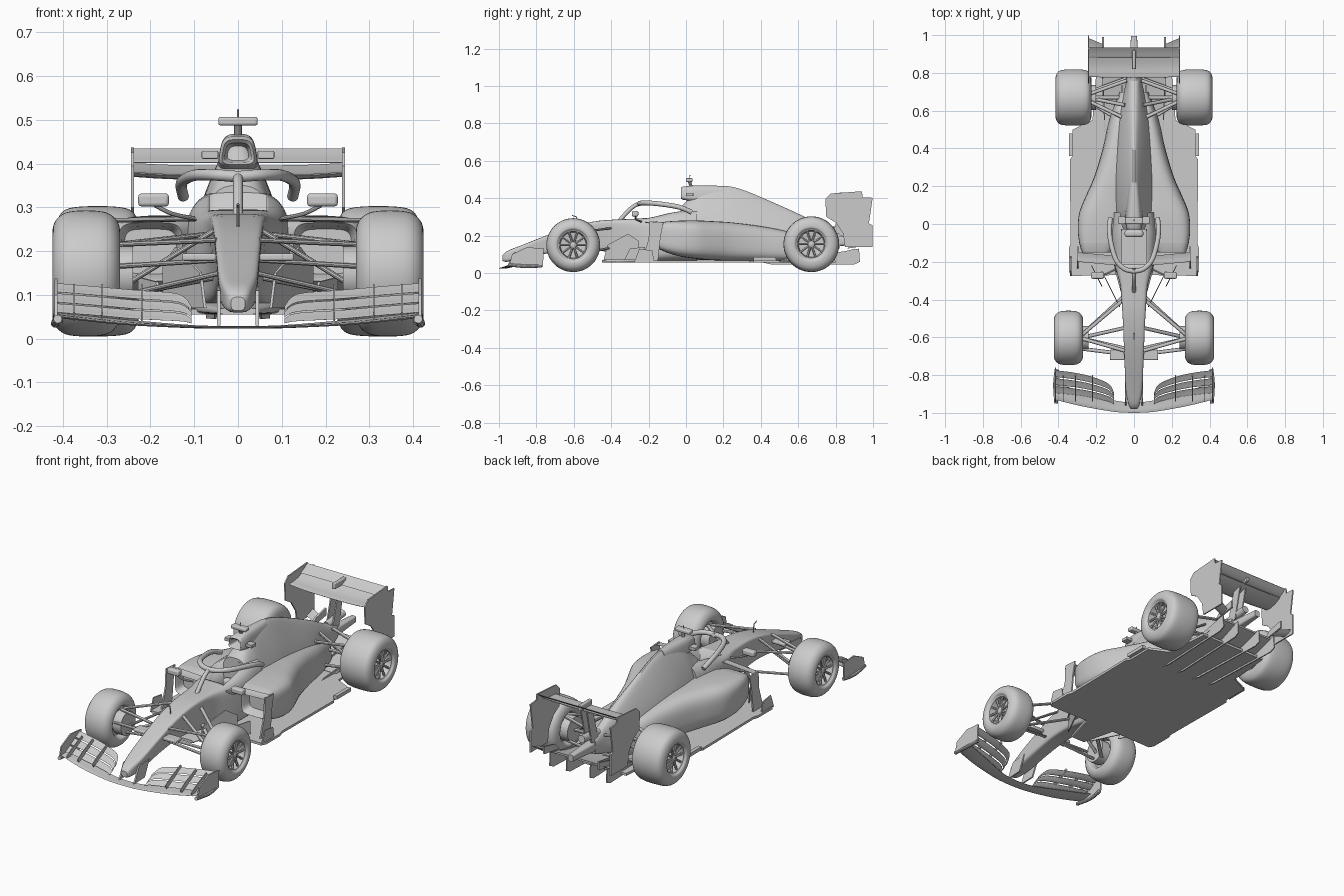
import bpy, bmesh
from math import sin, cos, pi, copysign
from mathutils import Vector


def skin(name, rings, mirror=False, caps=True):
    """Skin a list of closed rings into a mesh object, optionally mirrored over x."""
    bm = bmesh.new()
    vs = [[bm.verts.new(p) for p in r] for r in rings]
    n = len(rings[0])
    for a, b in zip(vs, vs[1:]):
        for i in range(n):
            bm.faces.new((a[i], a[(i + 1) % n], b[(i + 1) % n], b[i]))
    if caps:
        bm.faces.new(vs[0][::-1])
        bm.faces.new(vs[-1])
    bmesh.ops.remove_doubles(bm, verts=bm.verts, dist=1e-5)
    bmesh.ops.recalc_face_normals(bm, faces=bm.faces)
    me = bpy.data.meshes.new(name)
    bm.to_mesh(me)
    bm.free()
    ob = bpy.data.objects.new(name, me)
    bpy.context.collection.objects.link(ob)
    if mirror:
        ob.modifiers.new("mirror", 'MIRROR')
    return ob


def smooth(rows, k=4):
    """Catmull-Rom interpolation of number rows."""
    if k == 1:
        return rows
    out = []
    for i in range(len(rows) - 1):
        p = [rows[max(0, min(len(rows) - 1, i + j))] for j in (-1, 0, 1, 2)]
        for s in range(k):
            t = s / k
            out.append(tuple(b + .5 * t * (c - a + t * (2*a - 5*b + 4*c - d + t * (3*(b - c) + d - a)))
                             for a, b, c, d in zip(*p)))
    return out + [tuple(rows[-1])]


def loft(name, rows, mirror=False, k=4, n=32):
    """Rounded sections along y: (y, centre x, half width, bottom, top, squareness, taper)."""
    rings = []
    for y, xc, w, zb, zt, p, tp in smooth(rows, k):
        ring = []
        for i in range(n):
            a = 2 * pi * (i + .5) / n
            c = copysign(abs(cos(a)) ** (2 / p), cos(a))
            s = copysign(abs(sin(a)) ** (2 / p), sin(a))
            ring.append((xc + w * c * (1 - tp * (s + 1) / 2), y, (zb + zt) / 2 + (zt - zb) / 2 * s))
        rings.append(ring)
    return skin(name, rings, mirror)


def tube(name, pts, r, mirror=False, k=1, n=10, flat=1.0):
    pts = [Vector(p) for p in smooth(pts, k)]
    rings = []
    for i, p in enumerate(pts):
        d = (pts[min(i + 1, len(pts) - 1)] - pts[max(i - 1, 0)]).normalized()
        u = d.cross(Vector((0, 0, 1)) if abs(d.z) < .95 else Vector((0, 1, 0))).normalized()
        v = d.cross(u)
        rings.append([p + r * (u * cos(2 * pi * j / n) + v * flat * sin(2 * pi * j / n)) for j in range(n)])
    return skin(name, rings, mirror)


def plate(name, x, t, prof, mirror=True, lean=0.0):
    """Upright plate from a (y, z) outline; lean shifts x with y."""
    y0 = prof[0][0]
    return skin(name, [[(x + s * t / 2 + lean * (y - y0), y, z) for y, z in prof] for s in (-1, 1)], mirror)


def box(name, x0, x1, y0, y1, z0, z1, mirror=False, bevel=0):
    ob = plate(name, (x0 + x1) / 2, x1 - x0, [(y0, z0), (y1, z0), (y1, z1), (y0, z1)], mirror)
    if bevel:
        b = ob.modifiers.new("bevel", 'BEVEL')
        b.width, b.segments = bevel, 3
    return ob


def wing(name, rows, mirror=False, camber=.08, k=4):
    """Aerofoil blade across x: (x, lead y, lead z, trail y, trail z)."""
    foil = [(0, 0), (.08, .04), (.3, .05), (.65, .035), (1, .012), (1, -.012), (.65, -.03), (.3, -.045), (.08, -.04)]
    rings = []
    for x, y0, z0, y1, z1 in smooth(rows, k):
        c = y1 - y0
        rings.append([(x, y0 + c * t, z0 + (z1 - z0) * t + c * (h - camber * 4 * t * (1 - t))) for t, h in foil])
    return skin(name, rings, mirror)


def wheel(name, cx, y, hw, R, n=56):
    tyre = smooth([(-hw + .015, .08), (-hw, .092), (-hw + .006, R - .025), (-hw + .03, R - .005), (0, R),
                   (hw - .03, R - .005), (hw - .006, R - .025), (hw, .092), (hw - .01, .08)], 4)
    prof = [(-hw + .03, 0), (-hw + .03, .075)] + tyre + [(hw - .012, .074), (hw - .045, .068), (hw - .05, .02),
                                                         (hw - .02, .018), (hw - .015, .01), (hw - .015, 0)]
    skin(name + "_wheel", [[(cx + d, y + r * cos(2 * pi * j / n), R + .005 + r * sin(2 * pi * j / n))
                            for j in range(n)] for d, r in prof], True, False)
    for i in range(10):
        a = 2 * pi * i / 10
        ends = [(cx + hw - o, y + r * cos(a), R + .005 + r * sin(a)) for o, r in ((.024, .012), (.02, .076))]
        tube(name + "_spoke", ends, .006, True, n=6)


# Wheels and brake drums
wheel("front", .347, -.603, .077, .144)
wheel("rear", .321, .67, .095, .149)
tube("front_brake_drum", [(.24, -.603, .148), (.29, -.603, .148)], .064, True, n=28)
tube("rear_brake_drum", [(.2, .67, .152), (.26, .67, .152)], .066, True, n=28)

# Nose and survival cell, with cockpit opening
chassis = loft("chassis", [
    (-.98, 0, .016, .064, .095, 3, 0), (-.955, 0, .03, .06, .118, 3.5, 0), (-.88, 0, .041, .075, .148, 5, -.1),
    (-.74, 0, .043, .105, .203, 7, -.2), (-.6, 0, .046, .125, .252, 8, -.25), (-.46, 0, .05, .12, .28, 8, -.3),
    (-.32, 0, .068, .085, .288, 7, -.12), (-.2, 0, .115, .065, .297, 5, .1), (-.06, 0, .14, .065, .33, 4, .2),
    (.06, 0, .14, .065, .34, 4, .3)], n=40)
cutter = box("cockpit_cutter", -.065, .065, -.215, -.03, .17, .5)
cutter.hide_render = True
cutter.hide_viewport = True
cut = chassis.modifiers.new("cockpit", 'BOOLEAN')
cut.operation, cut.object = 'DIFFERENCE', cutter
box("seat", -.05, .05, -.07, -.03, .165, .24, bevel=.015)

# Engine cover and roof intake
loft("engine_cover", [
    (-.03, 0, .12, .07, .35, 3, .4), (.02, 0, .14, .07, .40, 2.8, .6), (.08, 0, .15, .07, .455, 2.6, .72),
    (.2, 0, .16, .07, .467, 2.3, .78), (.3, 0, .155, .07, .447, 2.2, .78), (.42, 0, .145, .07, .398, 2.2, .76),
    (.54, 0, .125, .07, .345, 2.3, .7), (.64, 0, .09, .08, .298, 2.5, .6), (.73, 0, .055, .1, .25, 2.6, .4),
    (.82, 0, .03, .13, .215, 3, 0)])
loft("roof_intake", [
    (.06, 0, .025, .41, .44, 3, .2), (-.02, 0, .033, .403, .447, 4, .25), (-.028, 0, .04, .398, .455, 4, .25),
    (-.018, 0, .047, .392, .462, 4, .25), (.05, 0, .05, .38, .468, 3.5, .3), (.22, 0, .035, .37, .466, 3, .4)], k=1)
box("intake_fin", .045, .083, .0, .04, .411, .429, True, .003)

# Sidepods with open inlets
loft("sidepod_inlet", [
    (-.04, .2, .05, .16, .24, 4, 0), (-.14, .2, .066, .14, .257, 5, 0), (-.152, .2, .073, .132, .265, 5, 0),
    (-.14, .2, .08, .125, .27, 5, 0), (-.1, .19, .1, .108, .276, 4.5, 0)], True, 1)
loft("sidepod", [
    (-.1, .19, .1, .108, .276, 4.5, 0), (-.03, .18, .118, .088, .28, 4, 0), (.06, .165, .125, .075, .281, 3.5, 0),
    (.15, .145, .112, .068, .277, 3, .05), (.25, .115, .1, .065, .27, 3, .1), (.4, .085, .088, .065, .25, 3, .2),
    (.55, .065, .075, .065, .22, 3, .3), (.7, .04, .04, .065, .17, 3, .3)], True)

# Floor, splitter and diffuser
outline = [(.06, -.27), (.33, -.275), (.345, -.25), (.345, -.13), (.335, -.1), (.34, .34), (.325, .36),
           (.325, .5), (.22, .55), (.2, .8)]
outline = outline + [(-x, y) for x, y in outline[::-1]]
skin("floor", [[(x, y, z) for x, y in outline] for z in (.055, .068)])
loft("splitter", [(-.45, 0, .045, .055, .07, 4, 0), (-.25, 0, .1, .055, .085, 4, 0)])
box("floor_edge", .325, .345, .36, .48, .066, .085, True)
plate("diffuser_ramp", 0, .34, [(.6, .06), (.8, .085), (.9, .12), (.9, .13), (.8, .1), (.6, .07)], False)
for x in (.05, .15):
    plate("diffuser_strake", x, .006, [(.4, .058), (.46, .045), (.9, .046), (.93, .06), (.925, .13), (.75, .1)],
          lean=.04)
plate("diffuser_winglet", .165, .01, [(.86, .13), (.99, .15), (.99, .19), (.9, .17)])

# Bargeboards and sidepod vanes
plate("bargeboard", .075, .006, [(-.44, .07), (-.25, .07), (-.25, .17), (-.31, .21), (-.42, .15)], lean=.5)
plate("outer_bargeboard", .17, .006, [(-.33, .07), (-.22, .07), (-.22, .14), (-.3, .13)], lean=.5)
plate("sidepod_vane", .297, .008, [(-.235, .066), (-.15, .066), (-.135, .2), (-.12, .27), (-.195, .275), (-.2, .18)])
plate("floor_vane", .335, .006, [(-.275, .06), (-.17, .06), (-.18, .12), (-.25, .13)])
wing("sidepod_winglet", [(.08, -.22, .272, -.17, .278), (.297, -.2, .268, -.15, .275)], True, k=1)

# Cockpit protection hoop, mirrors, camera and antenna
tube("hoop", [(0, -.25, .37), (.05, -.238, .374), (.095, -.19, .374), (.122, -.1, .364), (.13, -.03, .35),
              (.125, .03, .325)], .013, True, 5, 12)
tube("hoop_pillar", [(0, -.36, .275), (0, -.315, .325), (0, -.275, .36), (0, -.235, .373)], .011, False, 4, 12)
box("mirror", .158, .228, -.29, -.255, .302, .332, True, .008)
tube("mirror_stalk", [(.1, -.24, .275), (.15, -.265, .285), (.19, -.27, .305)], .005, True, 3)
box("camera_pod", -.045, .045, .0, .035, .487, .507, bevel=.006)
tube("camera_stalk", [(0, .03, .455), (0, .018, .49)], .009)
tube("antenna", [(0, .018, .5), (0, .022, .524)], .002, n=6)
tube("nose_sensor", [(0, -.58, .25), (0, -.585, .3), (0, -.61, .308)], .003, n=6)

# Front wing: main plane, three flaps, endplates and pylons
wing("front_wing_main", [(0, -1.0, .026, -.945, .028), (.1, -.995, .027, -.935, .03), (.25, -.97, .034, -.89, .042),
                         (.36, -.945, .045, -.86, .053), (.415, -.93, .052, -.84, .058)], True, .03)
flap = [(.106, -.955, .035, -.89, .075), (.135, -.94, .04, -.84, .105), (.23, -.918, .045, -.8, .114),
        (.32, -.905, .053, -.78, .122), (.412, -.895, .06, -.768, .13)]
for i in range(3):
    a, b = i / 3, i / 3 + .28
    wing("front_flap", [(x, y0 + (y1 - y0) * a, z0 + (z1 - z0) * a, y0 + (y1 - y0) * b, z0 + (z1 - z0) * b)
                        for x, y0, z0, y1, z1 in flap], True, .06)
for x in (.22, .31, .375):
    plate("flap_bracket", x, .004, [(-.93, .04), (-.8, .11), (-.81, .125), (-.9, .085), (-.94, .06)])
plate("front_endplate", .416, .007, [(-.945, .04), (-.9, .03), (-.765, .035), (-.76, .13), (-.85, .138), (-.93, .1)])
tube("front_footplate", [(.412, -.95, .045), (.418, -.85, .035), (.41, -.77, .04)], .01, True, 4)
plate("nose_pylon", .044, .008, [(-.96, .03), (-.87, .034), (-.83, .12), (-.92, .11)])
box("nose_vane", .05, .128, -.72, -.665, .178, .195, True, .005)

# Front suspension
for a, b in [((.05, -.67, .225), (.28, -.605, .215)), ((.055, -.4, .24), (.28, -.59, .215)),
             ((.04, -.66, .15), (.28, -.605, .095)), ((.05, -.38, .14), (.28, -.59, .095)),
             ((.05, -.55, .25), (.27, -.6, .115)), ((.04, -.69, .18), (.28, -.66, .165))]:
    tube("front_suspension_arm", [a, b], .01, True, flat=.6)

# Rear suspension and driveshaft
for a, b in [((.05, .56, .23), (.26, .66, .215)), ((.04, .76, .22), (.26, .68, .215)),
             ((.06, .54, .12), (.26, .66, .095)), ((.04, .77, .12), (.26, .69, .095)),
             ((.05, .63, .25), (.25, .67, .11)), ((.03, .67, .15), (.25, .67, .15))]:
    tube("rear_suspension_arm", [a, b], .01, True, flat=.7)

# Rear wing, endplates, pillars, tail structure and exhaust
wing("rear_wing_main", [(-.24, .78, .378, .895, .4), (-.12, .775, .372, .895, .395), (.12, .775, .372, .895, .395),
                        (.24, .78, .378, .895, .4)], camber=.1)
wing("rear_wing_flap", [(-.24, .88, .402, .935, .434), (.24, .88, .402, .935, .434)], k=1)
plate("rear_endplate", .241, .007, [
    (.75, .30), (.745, .395), (.775, .425), (.94, .437), (.945, .405), (.998, .402), (.978, .265), (.997, .255),
    (.997, .14), (.85, .14), (.84, .21), (.8, .27)])
plate("rear_wing_pillar", .018, .007, [(.78, .19), (.84, .2), (.88, .38), (.83, .37)])
box("drag_actuator", -.01, .01, .82, .92, .4, .43, bevel=.004)
wing("lower_endplate_bridge", [(.16, .9, .14, .95, .155), (.242, .93, .15, .985, .17)], True, k=1)
loft("tail_structure", [(.78, 0, .03, .14, .2, 4, 0), (.9, 0, .022, .15, .195, 4, 0), (.995, 0, .016, .155, .19, 4, 0)])
tube("exhaust", [(0, .76, .225), (0, .9, .24)], .02, n=20)

# Smooth shading with sharp edges kept
cutter.hide_viewport = False
bpy.ops.object.select_all(action='SELECT')
bpy.context.view_layer.objects.active = chassis
bpy.ops.object.shade_smooth_by_angle(angle=.6)
bpy.ops.object.select_all(action='DESELECT')
cutter.hide_viewport = True
